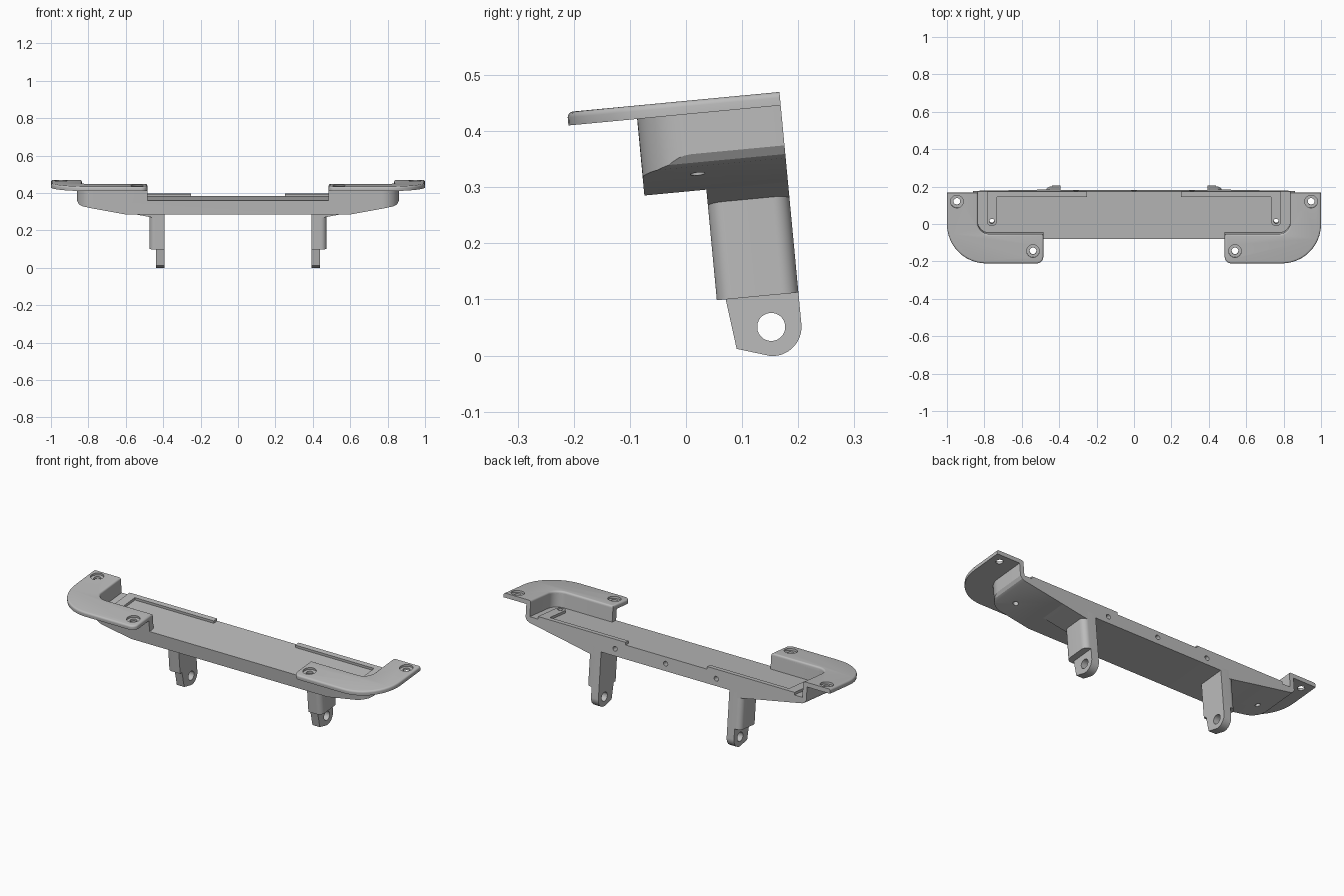
import bpy, bmesh, math
from mathutils import Matrix, Vector

if "Cube" in bpy.data.objects:
    bpy.data.objects.remove(bpy.data.objects["Cube"], do_unlink=True)

GREY = (0.5, 0.5, 0.5, 1)
mat = bpy.data.materials.new("plain grey")
mat.use_nodes = True
mat.diffuse_color = GREY
mat.node_tree.nodes["Principled BSDF"].inputs["Base Color"].default_value = GREY

TILT = Matrix.Rotation(math.radians(5.4), 4, 'X')
BACK, FLOOR, BOTTOM, TOP = 0.21, 0.366, 0.291, 0.452


def rounded(corners, steps=12):
    """Polygon from (a, b[, radius]) corners, with fillets where a radius is given."""
    pts = []
    n = len(corners)
    for i, c in enumerate(corners):
        p = Vector(c[:2])
        if len(c) < 3:
            pts.append(p)
            continue
        d0 = (Vector(corners[i - 1][:2]) - p).normalized()
        d1 = (Vector(corners[(i + 1) % n][:2]) - p).normalized()
        half = d0.angle(d1) / 2
        centre = p + (d0 + d1).normalized() * c[2] / math.sin(half)
        start = p + d0 * c[2] / math.tan(half) - centre
        end = p + d1 * c[2] / math.tan(half) - centre
        sweep = math.pi - 2 * half
        for k in range(steps + 1):
            t = k / steps
            v = start * math.sin((1 - t) * sweep) + end * math.sin(t * sweep)
            pts.append(centre + v / math.sin(sweep))
    return pts


def circle(a, b, r, n=32):
    return [(a + r * math.cos(2 * math.pi * k / n), b + r * math.sin(2 * math.pi * k / n))
            for k in range(n)]


def prism(name, pts, lo, hi, axis='Z', side=1, top_bevel=0):
    """Extrude a flat outline along an axis; side -1 mirrors it across x."""
    place = {'X': lambda a, b, c: (c, a, b),
             'Y': lambda a, b, c: (a, c, b),
             'Z': lambda a, b, c: (a, b, c)}[axis]
    bm = bmesh.new()
    rings = []
    for h in (lo, hi):
        ring = []
        for p in pts:
            x, y, z = place(p[0], p[1], h)
            ring.append(bm.verts.new((x * side, y, z)))
        rings.append(ring)
        bm.faces.new(ring)
    for i in range(len(pts)):
        j = (i + 1) % len(pts)
        bm.faces.new((rings[0][i], rings[0][j], rings[1][j], rings[1][i]))
    bmesh.ops.recalc_face_normals(bm, faces=bm.faces)
    if top_bevel:
        edges = [e for e in bm.edges
                 if all(abs(v.co.z - hi) < 1e-5 for v in e.verts)
                 and not all(v.co.y > BACK - 1e-4 for v in e.verts)]
        bmesh.ops.bevel(bm, geom=edges, offset=top_bevel, segments=4,
                        profile=0.5, affect='EDGES')
    me = bpy.data.meshes.new(name)
    bm.to_mesh(me)
    bm.free()
    me.materials.append(mat)
    ob = bpy.data.objects.new(name, me)
    bpy.context.collection.objects.link(ob)
    return ob


def finish(ob, cutters=()):
    """Cut, tilt into place and shade."""
    bpy.ops.object.select_all(action='DESELECT')
    bpy.context.view_layer.objects.active = ob
    ob.select_set(True)
    for c in cutters:
        c.hide_render = True
        m = ob.modifiers.new("cut", 'BOOLEAN')
        m.operation, m.solver, m.object = 'DIFFERENCE', 'EXACT', c
        bpy.ops.object.modifier_apply(modifier=m.name)
    for c in cutters:
        bpy.data.objects.remove(c, do_unlink=True)
    ob.data.transform(TILT)
    bpy.ops.object.shade_smooth_by_angle(angle=math.radians(30))


# Tray body: open pocket, low front lip, rising underside at the ends
plan = rounded([(-0.86, BACK), (-0.86, -0.047, 0.09), (0.86, -0.047, 0.09), (0.86, BACK)])
body = prism("tray_body", plan, BOTTOM, 0.44)
pocket = rounded([(-0.835, 0.3), (-0.835, -0.012, 0.06), (0.835, -0.012, 0.06), (0.835, 0.3)])
cuts = [prism("cut", pocket, FLOOR, 0.6),
        prism("cut", [(-0.485, -0.2), (0.485, -0.2), (0.485, 0.1), (-0.485, 0.1)], FLOOR, 0.6)]
for s in (-1, 1):
    under = [(0.573, 0.286), (0.835, 0.334), (0.85, 0.341), (0.861, 0.358),
             (0.9, 0.358), (0.9, 0.27), (0.573, 0.27)]
    cuts.append(prism("cut", under, -0.3, 0.4, 'Y', s))
    cuts.append(prism("cut", circle(0.76, 0.051, 0.013), 0.2, 0.5, 'Z', s))
for x in (-0.31, 0, 0.31):
    cuts.append(prism("cut", circle(x, 0.33, 0.013), BACK - 0.04, 0.3, 'Y'))
finish(body, cuts)

for s, word in ((1, "left"), (-1, "right")):
    # Mounting flange with two recessed screw holes
    outline = rounded([(0.485, -0.012), (0.485, -0.17, 0.035), (1, -0.17, 0.21),
                       (1, BACK), (0.835, BACK), (0.835, -0.012, 0.06)])
    flange = prism(word + "_flange", outline, 0.428, TOP, 'Z', s, top_bevel=0.01)
    cuts = []
    for x, y in ((0.947, 0.163), (0.54, -0.103)):
        cuts.append(prism("cut", circle(x, y, 0.034), TOP - 0.011, 0.6, 'Z', s))
        cuts.append(prism("cut", circle(x, y, 0.018), 0.3, 0.6, 'Z', s))
    finish(flange, cuts)

    # Raised L-shaped pad on the tray floor
    outline = rounded([(0.786, BACK), (0.25, BACK), (0.25, 0.181), (0.733, 0.181),
                       (0.733, 0.025, 0.026), (0.786, 0.025, 0.026)])
    pad = prism(word + "_raised_pad", outline, FLOOR - 0.01, FLOOR + 0.014, 'Z', s)
    finish(pad, [prism("cut", circle(0.76, 0.051, 0.013), 0.2, 0.5, 'Z', s)])

    # Leg with rounded outer edges
    outline = rounded([(0.393, 0.064), (0.473, 0.064, 0.03),
                       (0.473, BACK, 0.03), (0.393, BACK)])
    finish(prism(word + "_leg", outline, 0.093, 0.31, 'Z', s))

    # Wedge carrying the underside slope into the leg
    wedge = [(0.43, 0.26), (0.473, 0.267), (0.6, 0.291), (0.6, 0.3), (0.43, 0.3)]
    finish(prism(word + "_leg_wedge", wedge, 0.064, BACK, 'Y', s))

    # Pivot tab with a round end and a cross hole
    cy, cz, r = 0.158, 0.0365, 0.052
    arc = [(cy + r * math.cos(math.radians(a)), cz + r * math.sin(math.radians(a)))
           for a in range(-100, 1, 5)]
    tab = prism(word + "_pivot_tab",
                [(0.079, 0.1), (0.091, 0.0035)] + arc + [(BACK, 0.1)], 0.393, 0.438, 'X', s)
    finish(tab, [prism("cut", circle(cy - 0.002, cz, 0.025), 0.3, 0.6, 'X', s)])
